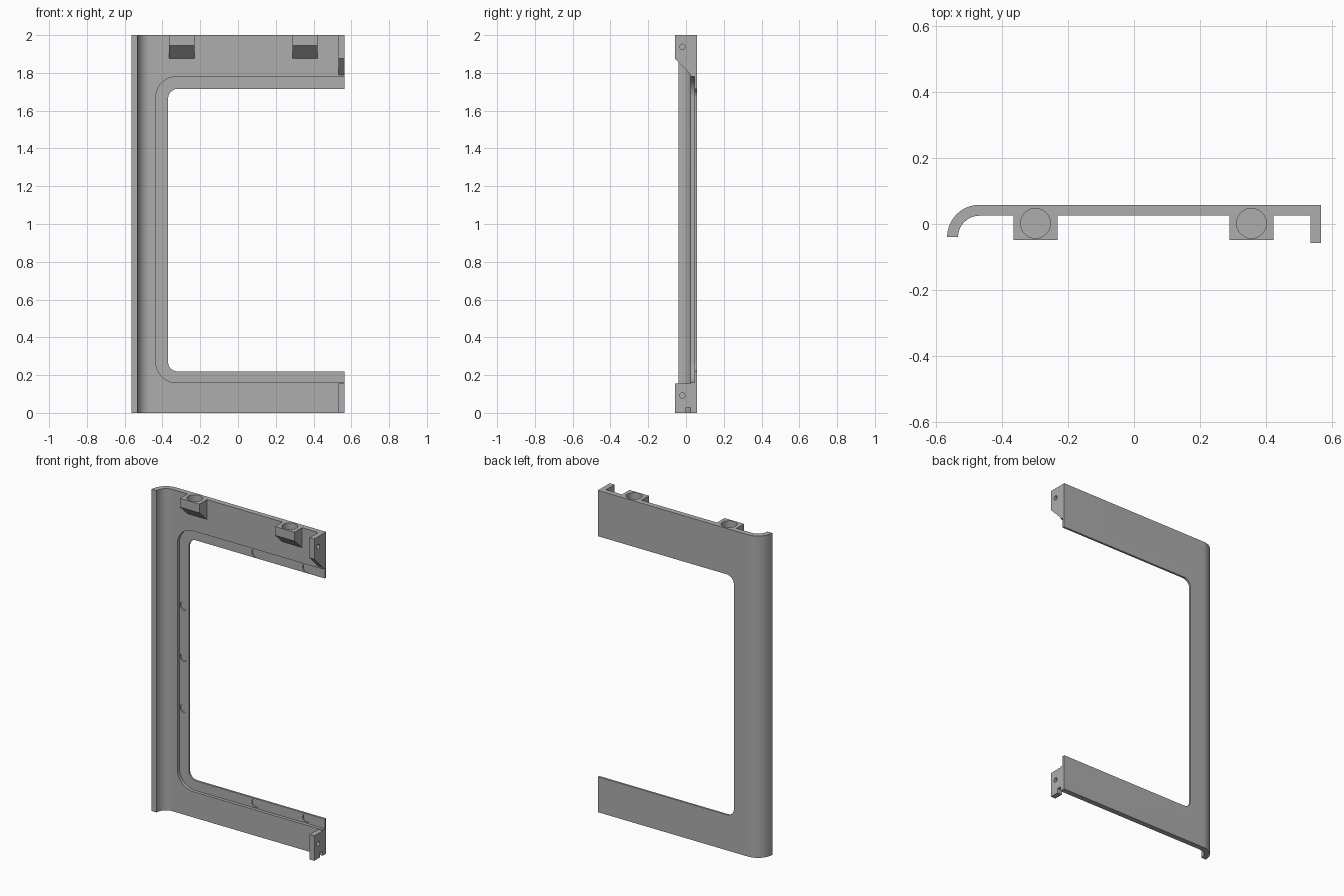
import bpy, bmesh
from math import pi, cos, sin, radians
from mathutils import Matrix, Vector

if "Cube" in bpy.data.objects:
    bpy.data.objects.remove(bpy.data.objects["Cube"])

grey = bpy.data.materials.new("plain grey")
grey.use_nodes = True
colour = (0.42, 0.42, 0.42, 1)
grey.diffuse_color = colour
grey.node_tree.nodes["Principled BSDF"].inputs["Base Color"].default_value = colour

BACK, FRONT, LIP = 0.058, 0.025, 0.045   # depth of plate faces and rebate floor
EDGE, TOP = 0.565, 2.0


def prism(name, outline, axis, start, end):
    """Extrude a 2D outline along an axis; the outline uses the other two axes in order."""
    def place(p, t):
        return {"x": (t, p[0], p[1]), "y": (p[0], t, p[1]), "z": (p[0], p[1], t)}[axis]
    bm = bmesh.new()
    face = bm.faces.new([bm.verts.new(place(p, start)) for p in outline])
    out = bmesh.ops.extrude_face_region(bm, geom=[face])
    shift = Vector(place((0, 0), end - start))
    bmesh.ops.translate(bm, verts=[v for v in out["geom"] if isinstance(v, bmesh.types.BMVert)], vec=shift)
    bmesh.ops.recalc_face_normals(bm, faces=bm.faces)
    mesh = bpy.data.meshes.new(name)
    bm.to_mesh(mesh)
    bm.free()
    mesh.materials.append(grey)
    ob = bpy.data.objects.new(name, mesh)
    bpy.context.collection.objects.link(ob)
    return ob


def arc(cx, cy, r, a0, a1, n=16):
    angles = [radians(a0 + (a1 - a0) * i / n) for i in range(n + 1)]
    return [(cx + r * cos(a), cy + r * sin(a)) for a in angles]


def disc(cx, cy, r, n=32):
    return arc(cx, cy, r, 0, 360, n)[:-1]


def cut(target, *cutters):
    bpy.context.view_layer.objects.active = target
    for c in cutters:
        c.hide_render = True
        mod = target.modifiers.new("cut", "BOOLEAN")
        mod.operation, mod.solver, mod.object = "DIFFERENCE", "EXACT", c
        bpy.ops.object.modifier_apply(modifier=mod.name)


def opening(left, low, high, r):
    """Opening with two rounded left corners, running out past the right edge."""
    return ([(0.7, low), (0.7, high)] + arc(left + r, high - r, r, 90, 180)
            + arc(left + r, low + r, r, 180, 270))


# Plate with the quarter-round flange on its right-hand side
cx, cy, r = -0.467, -0.04, 0.098
profile = ([(EDGE, FRONT), (EDGE, BACK)] + arc(cx, cy, r, 90, 180, 24)
           + arc(cx, cy, r - BACK + FRONT, 180, 90, 24))
plate = prism("frame_plate", profile, "z", 0, TOP)

# Window, stepped rebate around it and shallow round pockets
helpers = [prism("window_cutter", opening(-0.37, 0.22, 1.715, 0.05), "y", -0.2, 0.2),
           prism("rebate_cutter", opening(-0.435, 0.16, 1.78, 0.11), "y", -0.02, LIP)]
pockets = [(-0.402, z) for z in (0.65, 0.968, 1.286)]
pockets += [(x, z) for x in (0.09, 0.44) for z in (0.193, 1.745)]
for x, z in pockets:
    helpers.append(prism("pocket_cutter", disc(x, z, 0.027), "y", 0, LIP + 0.006))

# Hinge blocks with sloping undersides and blind sockets
parts = [plate]
for side, x in (("right", -0.298), ("left", 0.355)):
    slope = [(FRONT, TOP), (-0.048, TOP), (-0.048, 1.945), (FRONT, 1.877)]
    block = prism(side + "_socket_block", slope, "x", x - 0.067, x + 0.067)
    socket = prism("socket_cutter", disc(x, 0.002, 0.045, 48), "z", TOP - 0.045, TOP + 0.1)
    cut(block, socket)
    helpers.append(socket)
    parts.append(block)
cut(plate, *helpers)

# End tabs, each with a screw hole; the lower one is notched underneath
upper = [(FRONT, TOP), (-0.058, TOP), (-0.058, 1.875), (FRONT, 1.79)]
lower = [(FRONT, 0.155), (-0.058, 0.155), (-0.058, 0), (0, 0), (0, 0.028), (FRONT, 0.028)]
for name, outline, z in (("upper_tab", upper, 1.938), ("lower_tab", lower, 0.092)):
    tab = prism(name, outline, "x", EDGE - 0.032, EDGE)
    hole = prism("screw_cutter", disc(-0.019, z, 0.014, 24), "x", 0.4, 0.7)
    cut(tab, hole)
    helpers.append(hole)
    parts.append(tab)

for h in helpers:
    bpy.data.objects.remove(h)

# Smooth the curves, keep the edges crisp
bpy.ops.object.select_all(action="DESELECT")
for p in parts:
    p.select_set(True)
bpy.context.view_layer.objects.active = plate
bpy.ops.object.shade_smooth_by_angle(angle=radians(30))
